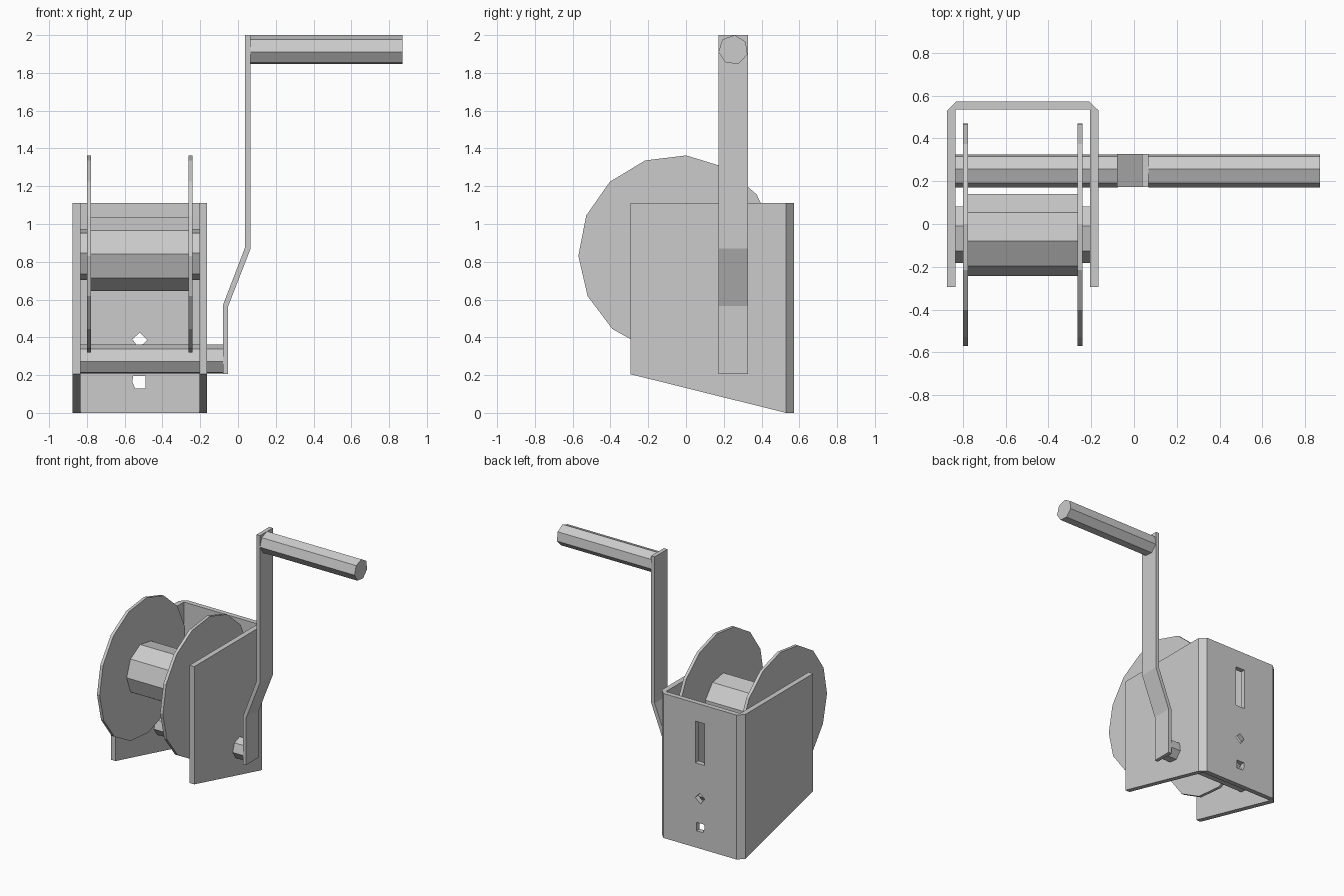
import bpy, bmesh, math
from mathutils import Vector

cube = bpy.data.objects.get("Cube")
if cube:
    bpy.data.objects.remove(cube, do_unlink=True)

GREY = (0.6, 0.6, 0.6, 1)
steel = bpy.data.materials.new("grey_steel")
steel.use_nodes = True
steel.diffuse_color = GREY
steel.node_tree.nodes["Principled BSDF"].inputs["Base Color"].default_value = GREY


def prism(name, outline, direction):
    """Extrude a closed outline of 3D points along a direction."""
    bm = bmesh.new()
    face = bm.faces.new([bm.verts.new(p) for p in outline])
    new = bmesh.ops.extrude_face_region(bm, geom=[face])["geom"]
    bmesh.ops.translate(bm, vec=Vector(direction),
                        verts=[v for v in new if isinstance(v, bmesh.types.BMVert)])
    bmesh.ops.recalc_face_normals(bm, faces=bm.faces)
    mesh = bpy.data.meshes.new(name)
    bm.to_mesh(mesh)
    bm.free()
    mesh.materials.append(steel)
    obj = bpy.data.objects.new(name, mesh)
    bpy.context.collection.objects.link(obj)
    return obj


def rod(name, x0, x1, y, z, radius, sides, start=90):
    """Low-poly cylinder lying along x."""
    angles = [math.radians(start + 360 * i / sides) for i in range(sides)]
    ring = [(x0, y + radius * math.cos(a), z + radius * math.sin(a)) for a in angles]
    return prism(name, ring, (x1 - x0, 0, 0))


# U-shaped bracket with chamfered back corners and sloping lower edges
MID, HEIGHT = -0.52, 1.11
half = [(0.355, 0.53), (0.355, -0.295), (0.315, -0.295), (0.315, 0.535)]
outer, inner = [(0.31, 0.573)] + half[:3], half[3:]
right_side = outer + inner
plan = right_side + [(-x, y) for x, y in reversed(right_side)]
bracket = prism("bracket", [(MID + x, y, 0) for x, y in plan], (0, 0, HEIGHT))
for v in bracket.data.vertices:
    if v.co.z < 0.01:
        v.co.z = max(0, 0.205 * (0.51 - v.co.y) / 0.805)

# Mounting slot and bolt holes through the back
slot = [(-0.04, 0.65), (0.04, 0.65), (0.04, 0.97), (-0.04, 0.97)]
diamond = [(0, 0.425), (-0.04, 0.39), (-0.005, 0.345), (0.04, 0.385)]
pentagon = [(-0.035, 0.195), (0.03, 0.195), (0.03, 0.13), (-0.025, 0.13), (-0.04, 0.165)]
for label, shape in (("slot", slot), ("upper_hole", diamond), ("lower_hole", pentagon)):
    cutter = prism(label + "_cutter", [(MID + x, 0.45, z) for x, z in shape], (0, 0.2, 0))
    cutter.hide_render = True
    cutter.hide_viewport = True
    cut = bracket.modifiers.new(label, 'BOOLEAN')
    cut.operation = 'DIFFERENCE'
    cut.solver = 'EXACT'
    cut.object = cutter

# Cable drum: two flanges, barrel and axle
DY, DZ = -0.045, 0.84
rod("right_flange", -0.80, -0.777, DY, DZ, 0.525, 15, 85)
rod("left_flange", -0.263, -0.24, DY, DZ, 0.525, 15, 85)
rod("drum_barrel", -0.777, -0.263, DY, DZ, 0.197, 9, 100)
rod("drum_axle", -0.84, -0.20, DY, DZ, 0.138, 7, 75)

# Drive shaft, cranked arm and grip
CY = 0.25
rod("drive_shaft", -0.84, -0.075, CY, 0.283, 0.079, 7, 85)
path = [(-0.08, 0.205), (-0.08, 0.57), (0.037, 0.875), (0.037, 2.0)]
back = [(-0.052, 0.205), (-0.052, 0.565), (0.067, 0.87), (0.067, 2.0)]
prism("crank_arm", [(x, 0.172, z) for x, z in path + back[::-1]], (0, 0.155, 0))
rod("crank_grip", 0.067, 0.87, CY, 1.922, 0.079, 7, 85)
